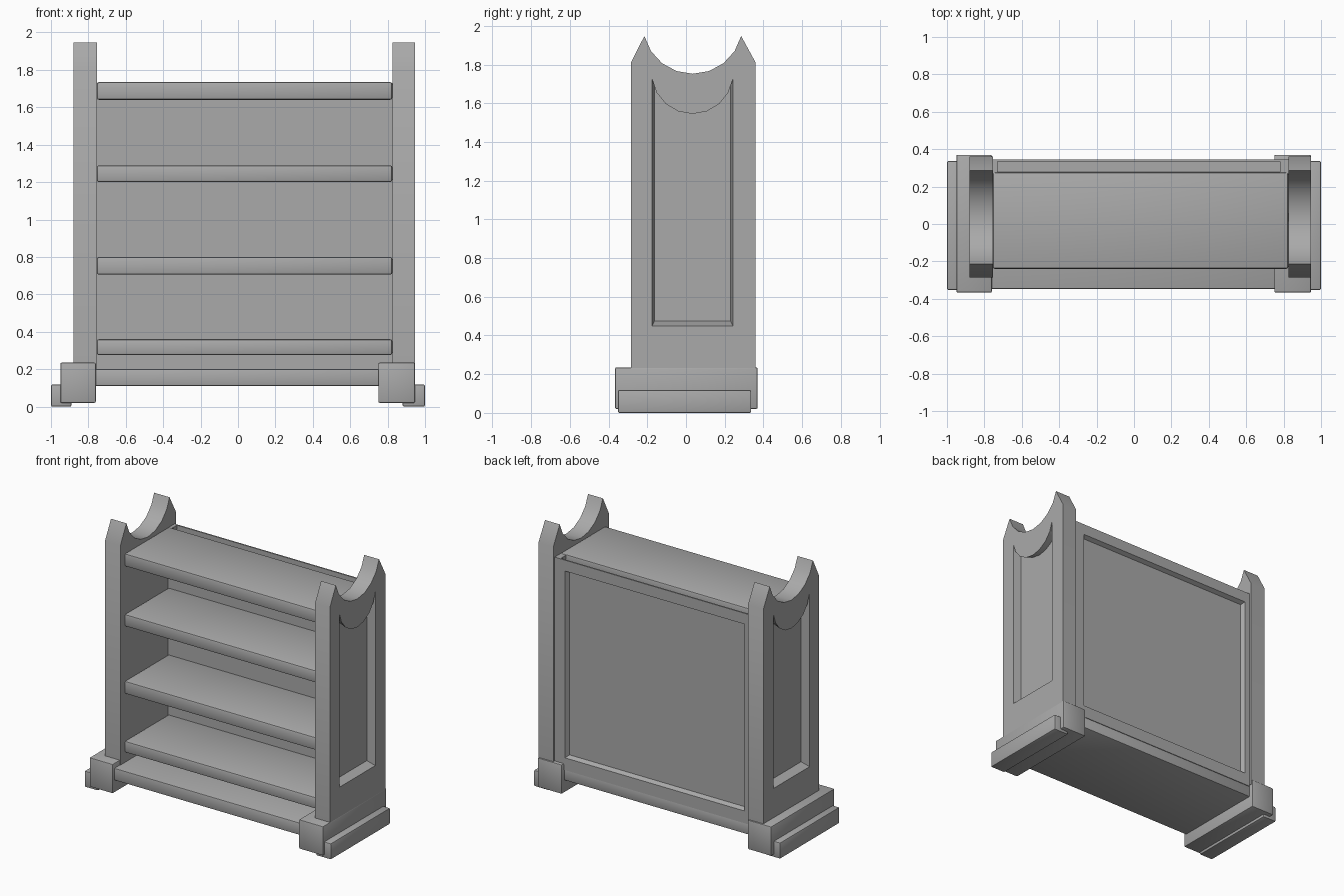
import bpy, bmesh, math
from mathutils import Vector

if "Cube" in bpy.data.objects:
    bpy.data.objects.remove(bpy.data.objects["Cube"], do_unlink=True)

# Single plain material
grey = bpy.data.materials.new("mid_grey")
grey.use_nodes = True
COLOUR = (0.4, 0.4, 0.4, 1)
grey.diffuse_color = COLOUR
grey.node_tree.nodes["Principled BSDF"].inputs["Base Color"].default_value = COLOUR


def finish(bm, name):
    bmesh.ops.recalc_face_normals(bm, faces=bm.faces[:])
    mesh = bpy.data.meshes.new(name)
    bm.to_mesh(mesh)
    bm.free()
    mesh.materials.append(grey)
    obj = bpy.data.objects.new(name, mesh)
    bpy.context.collection.objects.link(obj)
    bpy.ops.object.select_all(action='DESELECT')
    obj.select_set(True)
    bpy.context.view_layer.objects.active = obj
    bpy.ops.object.shade_smooth_by_angle(angle=math.radians(32))
    return obj


def box(name, x, y, z, bevel=0.008):
    """Box from (min, max) ranges with softened edges."""
    bm = bmesh.new()
    bmesh.ops.create_cube(bm, size=1)
    for v in bm.verts:
        v.co = Vector([(r[0] + r[1]) / 2 + c * (r[1] - r[0]) for c, r in zip(v.co, (x, y, z))])
    if bevel:
        bmesh.ops.bevel(bm, geom=bm.edges[:], offset=bevel, segments=2,
                        profile=0.5, affect='EDGES')
    return finish(bm, name)


def loft(name, loops, cap_start=True):
    """Join equal-length loops of points; coincident points collapse cleanly."""
    bm = bmesh.new()
    known = {}

    def vert(p):
        key = tuple(round(c, 4) for c in p)
        if key not in known:
            known[key] = bm.verts.new(p)
        return known[key]

    def face(points):
        verts = list(dict.fromkeys(vert(p) for p in points))
        if len(verts) > 2:
            bm.faces.new(verts)

    for a, b in zip(loops, loops[1:]):
        for i in range(len(a)):
            j = (i + 1) % len(a)
            face((a[i], a[j], b[j], b[i]))
    if cap_start:
        face(loops[0])
    face(loops[-1])
    return finish(bm, name)


def scoop(y0, y1, top, low, steps=8):
    """Circular dip hanging between two points of equal height."""
    half, drop = (y1 - y0) / 2, top - low
    radius = (half * half + drop * drop) / (2 * drop)
    spread = math.asin(half / radius)
    return [((y0 + y1) / 2 + radius * math.sin(a), low + radius * (1 - math.cos(a)))
            for a in (spread * (2 * i / steps - 1) for i in range(steps + 1))]


# Side panels: horned top and a recessed field on the outer face
outline = [(-0.285, 0.2), (-0.285, 1.81), *scoop(-0.215, 0.285, 1.947, 1.752),
           (0.36, 1.81), (0.36, 0.2)]


def field(y0, y1, bottom, top, low):
    arc = scoop(y0, y1, top, low)
    return [(y0, bottom), arc[0], *arc, arc[-1], (y1, bottom)]


rim = field(-0.175, 0.242, 0.45, 1.725, 1.545)
floor = field(-0.163, 0.23, 0.475, 1.725, 1.568)
for name, inner, outer in (("right_side_panel", -0.755, -0.88), ("left_side_panel", 0.825, 0.945)):
    deep = outer - math.copysign(0.06, outer)
    loft(name, [[(x, y, z) for y, z in prof] for x, prof in
                ((inner, outline), (outer, outline), (outer, rim), (deep, floor))])

# Feet and outer plinths
box("right_foot", (-0.95, -0.76), (-0.367, 0.37), (0.02, 0.235))
box("left_foot", (0.75, 0.947), (-0.367, 0.37), (0.02, 0.235))
box("right_plinth", (-1, -0.89), (-0.352, 0.337), (0, 0.118))
box("left_plinth", (0.88, 1), (-0.352, 0.337), (0, 0.118))

# Base board between the feet
box("base_board", (-0.765, 0.755), (-0.348, 0.34), (0.11, 0.2))

# Shelves
for i, (low, high) in enumerate(((0.275, 0.36), (0.705, 0.8), (1.2, 1.29), (1.64, 1.735))):
    box(f"shelf_{i + 1}", (-0.755, 0.825), (-0.24, 0.277), (low, high), 0.012)


# Back: framed board with a sunken centre
def rect(y, x0, x1, z0, z1):
    return [(x0, y, z0), (x1, y, z0), (x1, y, z1), (x0, y, z1)]


loft("back_board", [rect(0.265, -0.757, 0.827, 0.19, 1.695),
                    rect(0.345, -0.757, 0.827, 0.19, 1.695),
                    rect(0.345, -0.715, 0.74, 0.28, 1.65),
                    rect(0.315, -0.7, 0.725, 0.295, 1.635)])

# Raised lip around the trough on top of the back
box("back_top_lip", (-0.757, 0.827), (0.335, 0.345), (1.68, 1.73), 0)
box("back_lip_right_end", (-0.757, -0.73), (0.27, 0.336), (1.68, 1.73), 0)
box("back_lip_left_end", (0.78, 0.827), (0.27, 0.336), (1.68, 1.73), 0)
